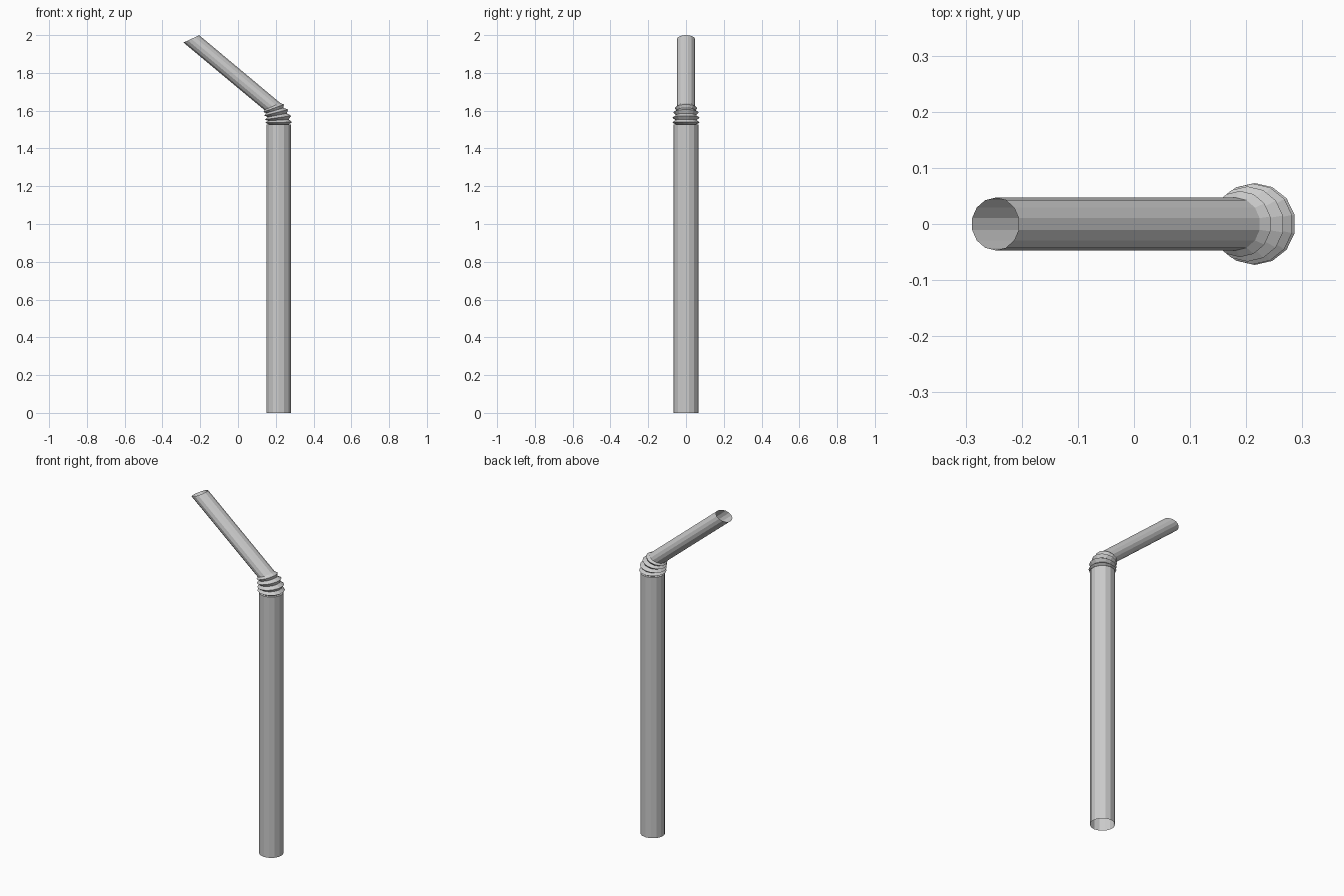
import bpy, bmesh
from math import sin, cos, radians, pi

if "Cube" in bpy.data.objects:
    bpy.data.objects.remove(bpy.data.objects["Cube"])

SIDES = 14

# Cross-sections along the straw: centre x, centre z, tilt (degrees), radius
RINGS = [
    (0.215, 0.000, 0, 0.066),     # open foot
    (0.215, 1.526, 0, 0.066),     # top of the long tube
    (0.215, 1.528, 0, 0.056),     # bellows, pinched and flared in turn
    (0.215, 1.538, 1, 0.073),
    (0.214, 1.550, 4, 0.056),
    (0.212, 1.563, 8, 0.072),
    (0.208, 1.576, 11, 0.053),
    (0.202, 1.590, 14, 0.067),
    (0.195, 1.601, 17, 0.049),
    (0.189, 1.613, 20, 0.059),
    (0.182, 1.622, 24, 0.047),    # start of the mouthpiece
    (-0.247, 1.980, 25, 0.047),   # open slanted tip
]


def add_ring(bm, cx, cz, tilt, r):
    t = radians(tilt)
    verts = []
    for i in range(SIDES):
        a = 2 * pi * (i + 0.5) / SIDES
        u = r * cos(a)
        verts.append(bm.verts.new((cx + u * cos(t), r * sin(a), cz + u * sin(t))))
    return verts


# Single-walled hollow straw, open at both ends
bm = bmesh.new()
loops = [add_ring(bm, *ring) for ring in RINGS]
for lo, hi in zip(loops, loops[1:]):
    for i in range(SIDES):
        j = (i + 1) % SIDES
        bm.faces.new((lo[i], lo[j], hi[j], hi[i]))
mesh = bpy.data.meshes.new("bendy_straw")
bm.to_mesh(mesh)
bm.free()
straw = bpy.data.objects.new("bendy_straw", mesh)
bpy.context.collection.objects.link(straw)
